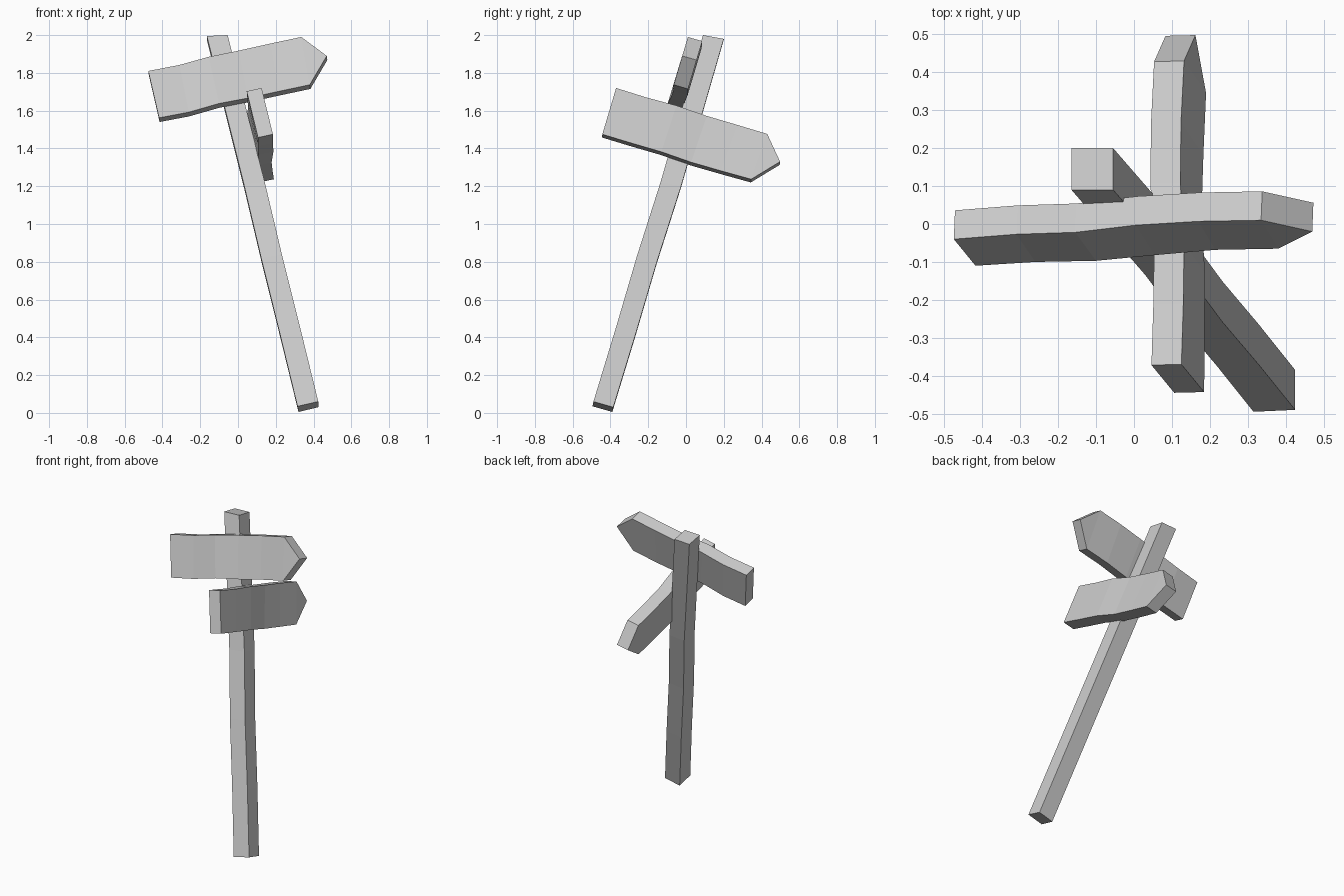
import bpy, bmesh
from mathutils import Vector

if "Cube" in bpy.data.objects:
    bpy.data.objects.remove(bpy.data.objects["Cube"])


def finish(name, bm):
    bmesh.ops.recalc_face_normals(bm, faces=bm.faces)
    mesh = bpy.data.meshes.new(name)
    bm.to_mesh(mesh)
    bm.free()
    obj = bpy.data.objects.new(name, mesh)
    bpy.context.collection.objects.link(obj)
    return obj


def arrow_board(name, top, bottom, tip, thickness):
    """Slightly warped plank: outer edges plus a tip, extruded by a vector."""
    bm = bmesh.new()
    t = [bm.verts.new(p) for p in top]
    b = [bm.verts.new(p) for p in bottom]
    point = bm.verts.new(tip)
    for i in range(len(t) - 1):
        bm.faces.new((t[i], b[i], b[i + 1], t[i + 1]))
    bm.faces.new((t[-1], b[-1], point))
    # Keep the outer face and add the back and rim
    outer = list(bm.faces)
    ext = bmesh.ops.extrude_face_region(bm, geom=outer, use_keep_orig=True)
    moved = [g for g in ext["geom"] if isinstance(g, bmesh.types.BMVert)]
    bmesh.ops.translate(bm, verts=moved, vec=Vector(thickness))
    return finish(name, bm)


# Leaning square post, lofted from the foot to the top
foot = [(0.315, -0.495, 0.035), (0.425, -0.49, 0.06),
        (0.425, -0.385, 0.03), (0.32, -0.39, 0.005)]
head = [(-0.165, 0.09, 1.995), (-0.055, 0.09, 2.0),
        (-0.055, 0.2, 1.98), (-0.165, 0.2, 1.975)]
bend = [0, 0.002, 0.0, 0.008, 0.004, 0]
bm = bmesh.new()
rings = []
for i, off in enumerate(bend):
    f = i / (len(bend) - 1)
    rings.append([bm.verts.new(Vector(a).lerp(Vector(c), f) + Vector((off / 2, off, 0)))
                  for a, c in zip(foot, head)])
for lo, hi in zip(rings, rings[1:]):
    for k in range(4):
        n = (k + 1) % 4
        bm.faces.new((lo[k], lo[n], hi[n], hi[k]))
bm.faces.new(rings[0])
bm.faces.new(rings[-1])
finish("post", bm)

# Upper board, facing the front and pointing right
arrow_board(
    "upper_sign_board",
    [(-0.475, -0.04, 1.81), (-0.31, -0.027, 1.842), (-0.155, -0.022, 1.885),
     (0.005, -0.003, 1.918), (0.17, 0.007, 1.955), (0.335, 0.01, 1.99)],
    [(-0.418, -0.11, 1.562), (-0.26, -0.1, 1.592), (-0.1, -0.097, 1.638),
     (0.055, -0.082, 1.667), (0.215, -0.068, 1.702), (0.38, -0.065, 1.737)],
    (0.47, -0.02, 1.89), (0.003, 0.076, -0.022))

# Lower board, facing right and pointing to the back
arrow_board(
    "lower_sign_board",
    [(0.125, -0.37, 1.72), (0.13, -0.21, 1.67), (0.132, -0.05, 1.627),
     (0.122, 0.11, 1.572), (0.124, 0.27, 1.525), (0.132, 0.43, 1.477)],
    [(0.185, -0.443, 1.475), (0.186, -0.288, 1.428), (0.187, -0.13, 1.382),
     (0.178, 0.027, 1.327), (0.183, 0.183, 1.282), (0.19, 0.345, 1.237)],
    (0.162, 0.498, 1.33), (-0.079, -0.002, -0.017))
